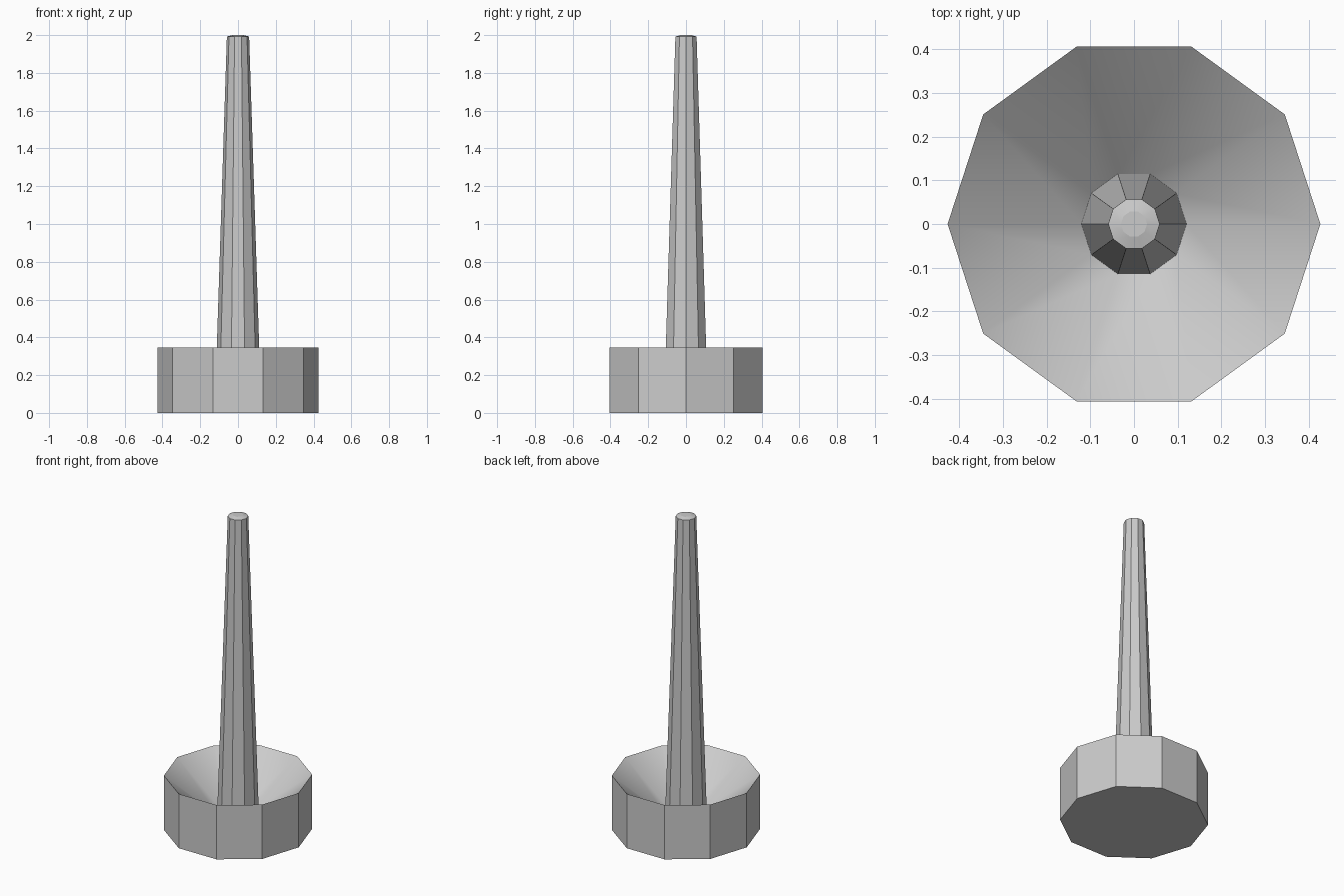
import bpy
from math import cos, sin, tau

if "Cube" in bpy.data.objects:
    bpy.data.objects.remove(bpy.data.objects["Cube"])

SIDES = 10


def lathe(name, profile, smooth_bands=()):
    """Ten-sided solid of revolution from (radius, z) rings, capped at both ends."""
    verts = [(r * cos(tau * i / SIDES), r * sin(tau * i / SIDES), z)
             for r, z in profile for i in range(SIDES)]
    faces = [tuple(reversed(range(SIDES)))]
    smooth = [False]
    for k in range(len(profile) - 1):
        a, b = k * SIDES, (k + 1) * SIDES
        for i in range(SIDES):
            j = (i + 1) % SIDES
            faces.append((a + i, a + j, b + j, b + i))
            smooth.append(k in smooth_bands)
    last = (len(profile) - 1) * SIDES
    faces.append(tuple(range(last, last + SIDES)))
    smooth.append(False)

    mesh = bpy.data.meshes.new(name)
    mesh.from_pydata(verts, [], faces)
    mesh.polygons.foreach_set("use_smooth", smooth)
    # keep the rims between bands crisp
    for edge in mesh.edges:
        p, q = edge.vertices
        edge.use_edge_sharp = p // SIDES == q // SIDES
    mesh.update()
    obj = bpy.data.objects.new(name, mesh)
    bpy.context.collection.objects.link(obj)
    return obj


# base with a smooth funnel-shaped recess
lathe("base_bowl", [(0.427, 0), (0.427, 0.345), (0.12, 0.095)], smooth_bands={1})

# tapered post rising from the recess, with a slightly domed top
lathe("post", [(0.1205, 0.09), (0.059, 1.992), (0.03, 2.0)], smooth_bands={1})
